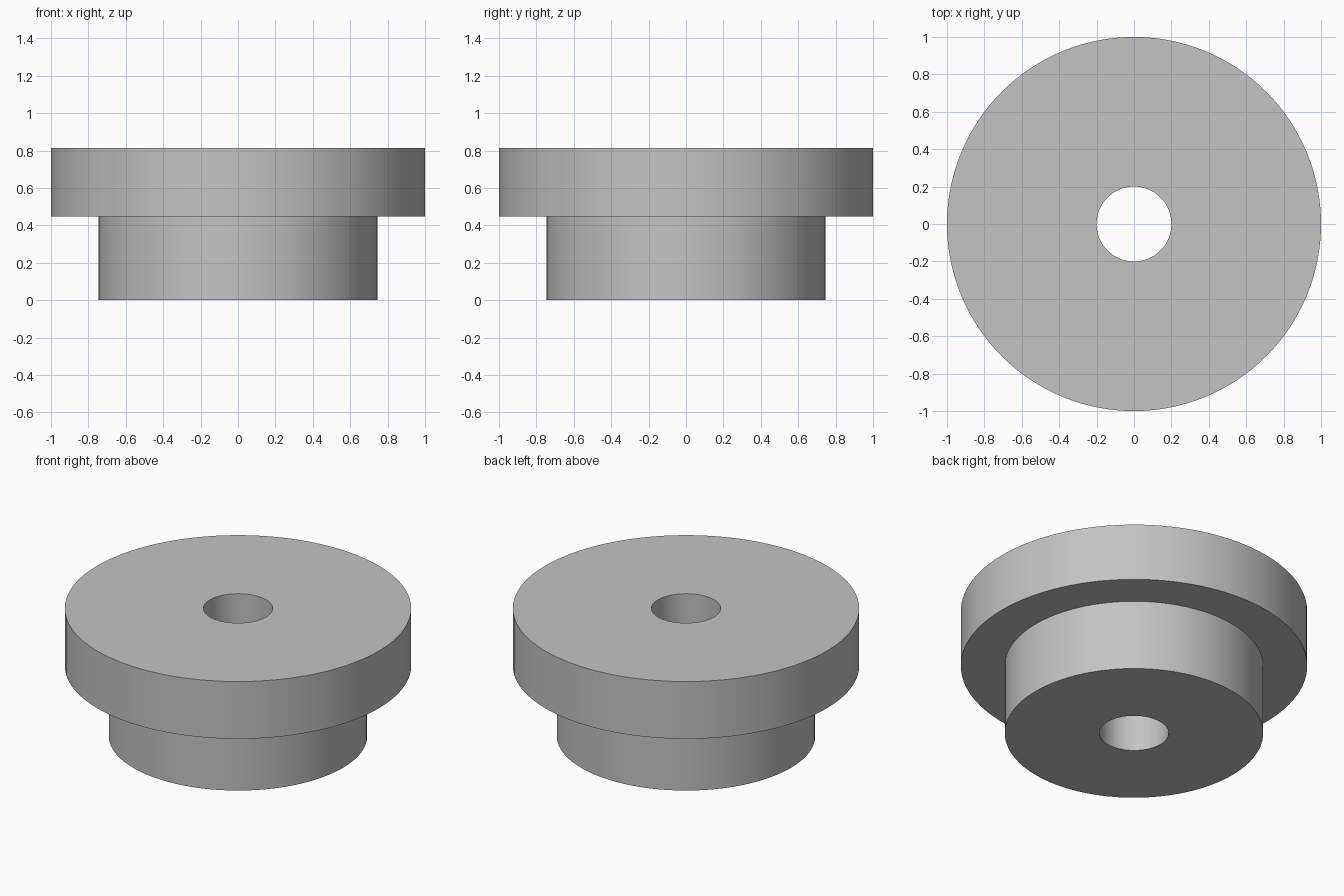
import bpy, bmesh, math

if "Cube" in bpy.data.objects:
    bpy.data.objects.remove(bpy.data.objects["Cube"])

SEGMENTS = 128
HOLE_R, HUB_R, FLANGE_R = 0.2, 0.746, 1.0
FLANGE_Z, TOP_Z = 0.448, 0.813

# Closed half-section (radius, height), revolved around z
profile = [(HOLE_R, 0), (HUB_R, 0), (HUB_R, FLANGE_Z),
           (FLANGE_R, FLANGE_Z), (FLANGE_R, TOP_Z), (HOLE_R, TOP_Z)]

grey = bpy.data.materials.new("plain grey")
grey.diffuse_color = (0.55, 0.55, 0.55, 1)
grey.use_nodes = True
grey.node_tree.nodes["Principled BSDF"].inputs["Base Color"].default_value = grey.diffuse_color

# Flanged bushing: hub, wide flange and through bore in one solid
bm = bmesh.new()
rings = []
for i in range(SEGMENTS):
    a = math.tau * i / SEGMENTS
    rings.append([bm.verts.new((r * math.cos(a), r * math.sin(a), z)) for r, z in profile])
for i, ring in enumerate(rings):
    following = rings[(i + 1) % SEGMENTS]
    for j in range(len(profile)):
        k = (j + 1) % len(profile)
        bm.faces.new((ring[j], following[j], following[k], ring[k]))
bmesh.ops.recalc_face_normals(bm, faces=bm.faces)

mesh = bpy.data.meshes.new("flanged_bushing")
bm.to_mesh(mesh)
bm.free()
mesh.materials.append(grey)
bushing = bpy.data.objects.new("flanged_bushing", mesh)
bpy.context.collection.objects.link(bushing)

# Smooth curved walls, crisp rims
bpy.context.view_layer.objects.active = bushing
bushing.select_set(True)
bpy.ops.object.shade_smooth_by_angle(angle=math.radians(30))
